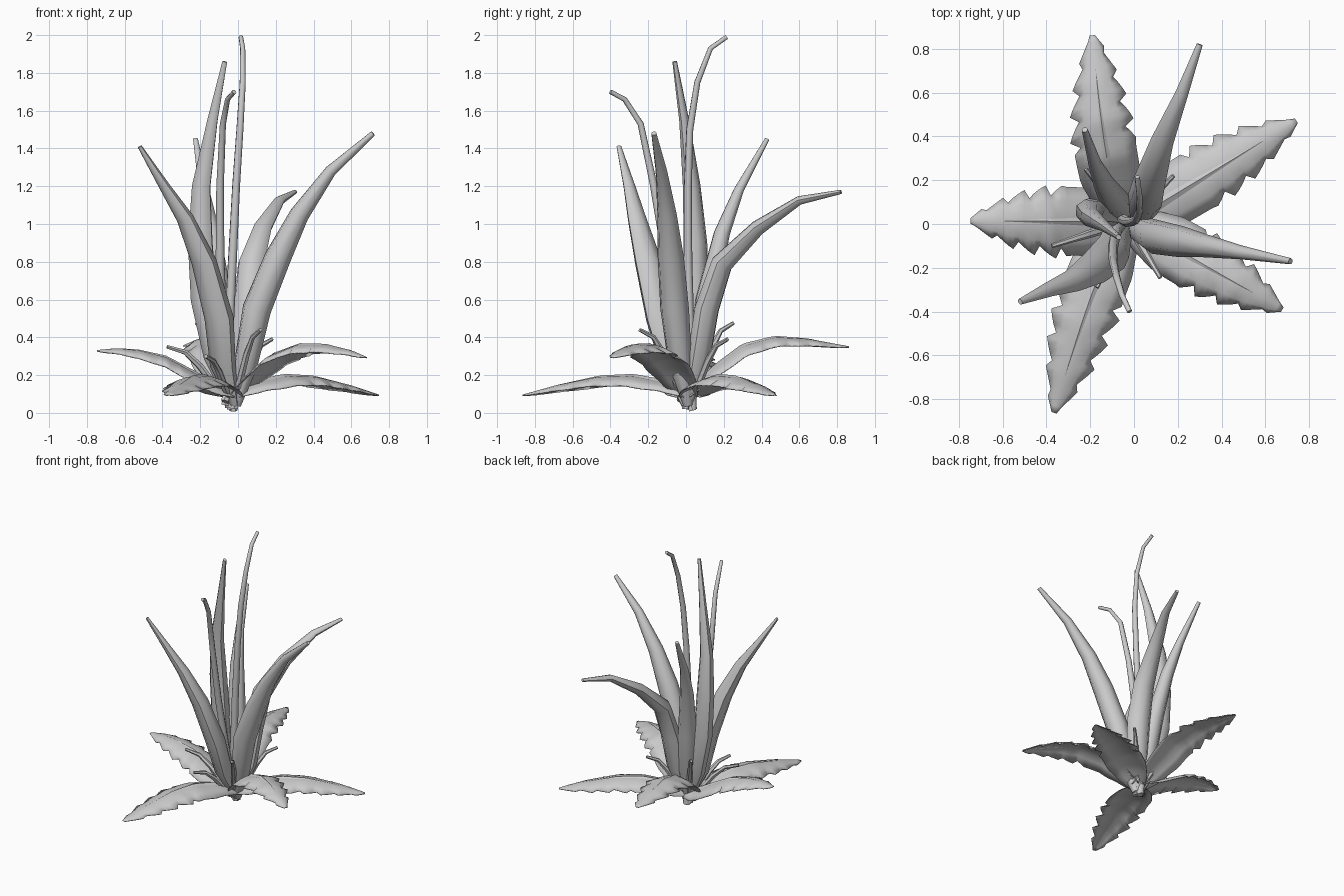
import bpy, math
from mathutils import Vector

if "Cube" in bpy.data.objects:
    bpy.data.objects.remove(bpy.data.objects["Cube"])


def lerp_table(table, t):
    for (a, va), (b, vb) in zip(table, table[1:]):
        if t <= b:
            return va + (vb - va) * (t - a) / (b - a)
    return table[-1][1]


def make_object(name, verts, faces):
    mesh = bpy.data.meshes.new(name)
    mesh.from_pydata(verts, [], faces)
    mesh.update()
    obj = bpy.data.objects.new(name, mesh)
    bpy.context.collection.objects.link(obj)
    for p in mesh.polygons:
        p.use_smooth = len(p.vertices) == 4
    mesh.set_sharp_from_angle(angle=math.radians(50))
    return obj


def tube(name, points, profile, radial=1.0, sides=8):
    """Closed tapering tube along a path; radial flattens it towards the plant centre."""
    pts = [Vector(p) for p in points]
    lengths = [0]
    for a, b in zip(pts, pts[1:]):
        lengths.append(lengths[-1] + (b - a).length)
    out = Vector((pts[-1].x - pts[0].x, pts[-1].y - pts[0].y, 0)).normalized()
    side = Vector((-out.y, out.x, 0))
    verts, faces = [], []
    for i, p in enumerate(pts):
        tangent = (pts[min(i + 1, len(pts) - 1)] - pts[max(i - 1, 0)]).normalized()
        s = (side - tangent * side.dot(tangent)).normalized()
        n = tangent.cross(s)
        r = lerp_table(profile, lengths[i] / lengths[-1])
        for k in range(sides):
            a = 2 * math.pi * k / sides
            verts.append(p + s * (r * math.cos(a)) + n * (r * radial * math.sin(a)))
    for i in range(len(pts) - 1):
        for k in range(sides):
            j = (k + 1) % sides
            faces.append((i * sides + k, i * sides + j, (i + 1) * sides + j, (i + 1) * sides + k))
    faces.append(tuple(reversed(range(sides))))
    faces.append(tuple(range(len(verts) - sides, len(verts))))
    return make_object(name, verts, faces)


# Thick upright blades, narrow at the root and tapering to a blunt tip
def blade_profile(r):
    return [(0, .026), (.17, r), (.35, r * 1.05), (.5, r * .95), (.65, r * .7), (.83, r * .4), (1, .014)]


blades = [
    ("blade_right", .075, 1.0, [(-.01, .01, .04), (.04, -.03, .25), (.10, -.06, .55), (.21, -.08, .82),
                                (.325, -.10, 1.05), (.49, -.13, 1.28), (.715, -.17, 1.48)]),
    ("blade_back", .078, .8, [(-.02, .01, .04), (.03, .07, .3), (.05, .11, .55), (.07, .19, .79),
                              (.13, .38, .98), (.22, .60, 1.125), (.30, .82, 1.17)]),
    ("blade_left", .088, .75, [(-.02, .0, .04), (-.08, -.06, .25), (-.10, -.13, .5), (-.18, -.20, .8),
                               (-.28, -.26, 1.03), (-.39, -.30, 1.2), (-.52, -.355, 1.41)]),
    ("blade_back_left", .065, .9, [(-.03, .02, .04), (-.06, .07, .3), (-.09, .11, .6), (-.14, .19, .95),
                                   (-.18, .28, 1.18), (-.225, .43, 1.45)]),
    ("blade_tall", .074, .85, [(-.03, .01, .04), (-.12, .04, .3), (-.18, .05, .6), (-.20, .05, .9),
                               (-.195, .03, 1.2), (-.135, -.01, 1.55), (-.07, -.06, 1.86)]),
]
for name, r, flat, path in blades:
    tube(name, path, blade_profile(r), flat)

# Thin tall stalks with curled tips
stalk = [(0, .028), (.4, .024), (.8, .018), (1, .012)]
tube("stalk_tall", [(-.03, .03, .02), (-.05, .02, .4), (-.03, .01, .8), (-.01, .01, 1.2), (.01, .02, 1.5),
                    (.025, .06, 1.75), (.025, .13, 1.93), (.015, .215, 1.99)], stalk)
tube("stalk_front", [(-.04, .02, .03), (-.08, -.03, .4), (-.095, -.10, .8), (-.095, -.17, 1.2),
                     (-.08, -.24, 1.53), (-.055, -.325, 1.66), (-.02, -.40, 1.7)], stalk)

# Small arching sprouts around the crown
for i, (x, y, z) in enumerate([(.12, -.245, .44), (-.375, -.10, .35), (-.17, -.29, .3),
                               (-.22, .25, .475), (.18, .22, .39)]):
    bx, by = -.03, .01
    path = [(bx + (x - bx) * u, by + (y - by) * u, .06 + (z - .06) * h)
            for u, h in [(0, 0), (.28, .3), (.5, .65), (.72, .9), (1, 1)]]
    tube(f"sprout_{i + 1}", path, [(0, .02), (.5, .02), (1, .01)], sides=6)

# Root nubs under the crown
for i, (x, y, z) in enumerate([(-.025, .035, .012), (-.07, 0, .04), (-.02, 0, .02), (-.07, -.03, .06)]):
    tube(f"root_{i + 1}", [(x, y, z), (x * .6 - .01, y * .3, .11)], [(0, .022), (1, .022)], sides=6)

# Broad low leaves: arched, domed across, with a raised midrib and sawtooth tip edges
LEAF_W = [(0, .4), (.1, .72), (.25, .98), (.42, 1), (.6, .88), (.75, .7), (.88, .42), (.95, .25), (1, .06)]
CROSS = [-1, -.6, -.25, 0, .25, .6, 1]


def leaf(name, tip, half_width, heights, bow=0, rows=30):
    tip = Vector((tip[0], tip[1], 0))
    root = Vector((-.02, .01, 0))
    side = Vector((-(tip - root).y, (tip - root).x, 0)).normalized()
    verts, faces, rib, rib_faces = [], [], [], []
    for i in range(rows + 1):
        t = i / rows
        w = half_width * lerp_table(LEAF_W, t)
        c = root.lerp(tip, t) + side * bow * math.sin(math.pi * t ** .6)
        c.z = lerp_table(heights, t) - .008
        for u in CROSS:
            k = 1
            if abs(u) == 1 and .42 < t < .99:
                k = (1.12, 1.04, .92, .78)[(i + (2 if u > 0 else 0)) % 4]
            verts.append(c + side * (u * w * k) - Vector((0, 0, .35 * w * u * u)))
        # folded rib strip
        r = .036 * (1 - t) + .006
        for u in (-1, 0, 1):
            rib.append(c + side * (u * r) + Vector((0, 0, .5 * r if u == 0 else -.002)))
    n = len(CROSS)
    for i in range(rows):
        for count, out in ((n, faces), (3, rib_faces)):
            for j in range(count - 1):
                a = i * count + j
                out.append((a + 1, a + count + 1, a + count, a))
    obj = make_object("leaf_" + name, verts, faces)
    obj.modifiers.new("thickness", 'SOLIDIFY').thickness = .006
    make_object("midrib_" + name, rib, rib_faces)


low = [(0, .11), (.15, .165), (.35, .2), (.55, .195), (.8, .15), (1, .1)]
high = [(0, .11), (.15, .22), (.3, .31), (.5, .365), (.7, .365), (.88, .335), (1, .3)]
high_back = [(0, .11), (.18, .25), (.35, .36), (.55, .405), (.75, .395), (1, .355)]
high_left = [(0, .11), (.15, .155), (.3, .22), (.5, .3), (.7, .335), (.85, .345), (1, .335)]
leaf("right_back", (.74, .47), .14, low)
leaf("right_front", (.675, -.39), .14, high)
leaf("front", (-.365, -.86), .145, low, -.04)
leaf("left", (-.745, .015), .155, high_left)
leaf("back", (-.19, .86), .14, high_back, .045)
